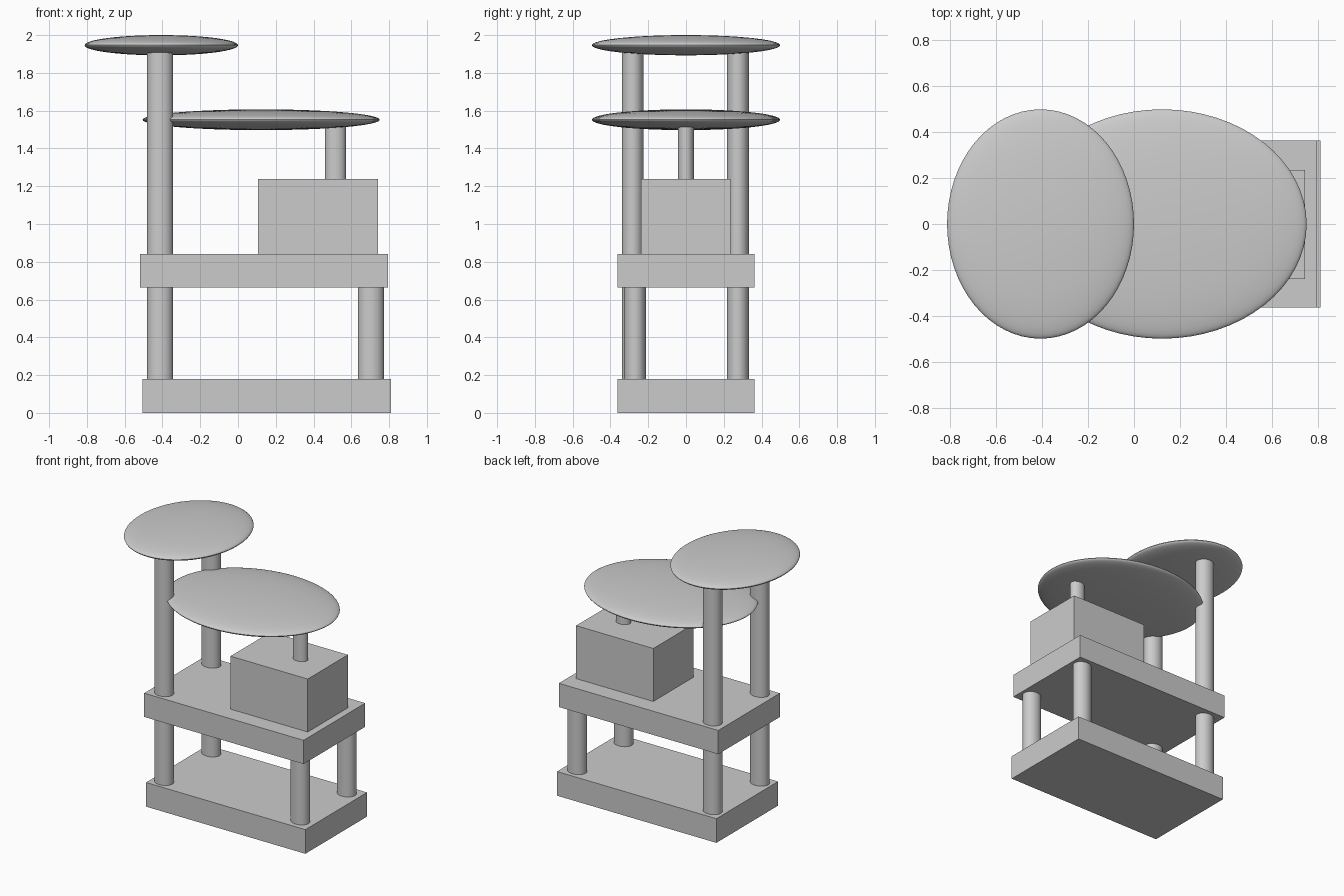
import bpy
from math import radians

if "Cube" in bpy.data.objects:
    bpy.data.objects.remove(bpy.data.objects["Cube"])


def smooth(obj, name):
    obj.name = name
    bpy.ops.object.transform_apply(location=False, rotation=False, scale=True)
    bpy.ops.object.shade_smooth_by_angle(angle=radians(35))


def box(name, x, y, z):
    bpy.ops.mesh.primitive_cube_add(size=1, location=[sum(r) / 2 for r in (x, y, z)])
    obj = bpy.context.object
    obj.name = name
    obj.scale = [r[1] - r[0] for r in (x, y, z)]
    bpy.ops.object.transform_apply(location=False, rotation=False, scale=True)


def post(name, x, y, z, rx, ry):
    bpy.ops.mesh.primitive_cylinder_add(vertices=48, radius=1, depth=z[1] - z[0],
                                        location=(x, y, sum(z) / 2))
    bpy.context.object.scale = (rx, ry, 1)
    smooth(bpy.context.object, name)


def pad(name, x, y, z):
    bpy.ops.mesh.primitive_uv_sphere_add(segments=64, ring_count=32, radius=0.5,
                                         location=[sum(r) / 2 for r in (x, y, z)])
    bpy.context.object.scale = [r[1] - r[0] for r in (x, y, z)]
    smooth(bpy.context.object, name)


# Base, shelf and hideaway block
box("base", (-0.505, 0.81), (-0.363, 0.363), (0, 0.18))
box("shelf", (-0.52, 0.795), (-0.363, 0.363), (0.665, 0.842))
box("block", (0.105, 0.742), (-0.238, 0.235), (0.842, 1.237))

# Tall posts on the left, short posts on the right
for side, y_tall, y_short in (("front", -0.282, -0.27), ("back", 0.275, 0.275)):
    post(f"tall_post_{side}", -0.412, y_tall, (0.17, 1.94), 0.069, 0.058)
    post(f"short_post_{side}", 0.704, y_short, (0.17, 0.68), 0.069, 0.058)

# Post carrying the lower platform
post("platform_post", 0.516, 0, (1.23, 1.54), 0.055, 0.043)

# Flattened round platforms
pad("upper_platform", (-0.812, 0.0), (-0.498, 0.498), (1.893, 2.0))
pad("lower_platform", (-0.505, 0.75), (-0.498, 0.498), (1.497, 1.607))
